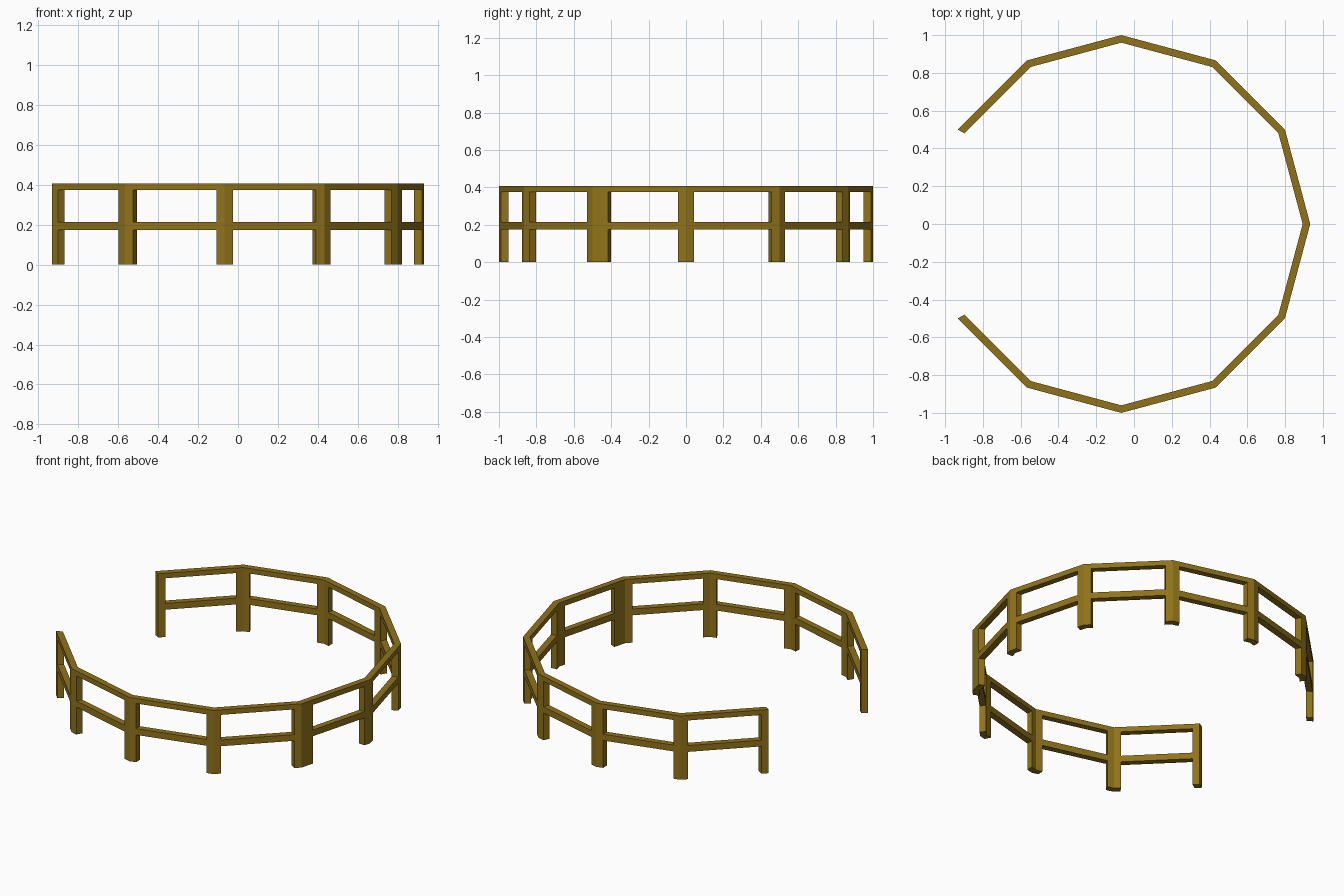
import bpy, bmesh, math

if "Cube" in bpy.data.objects:
    bpy.data.objects.remove(bpy.data.objects["Cube"])

CX = -(1 - math.cos(math.radians(30))) / 2   # centres the open ring on x
INNER = 0.96                                 # inner / outer radius
SIDES = 10                                   # panels of a 12-sided ring
W = 1 / 12                                   # post half width, in panels

mat = bpy.data.materials.new("wood")
mat.diffuse_color = (0.28, 0.17, 0.01, 1)
mat.use_nodes = True
mat.node_tree.nodes["Principled BSDF"].inputs["Base Color"].default_value = mat.diffuse_color


def corner(i):
    a = math.radians(-150 + 30 * i)
    return math.cos(a), math.sin(a)


def ring_point(t):
    # point on the outer polygon, t counted in panels
    i = min(int(t), SIDES - 1)
    f = t - i
    (ax, ay), (bx, by) = corner(i), corner(i + 1)
    return ax + (bx - ax) * f, ay + (by - ay) * f


def band(name, t0, t1, z0, z1):
    # rectangular section swept along the ring from t0 to t1
    ts = [t0] + [i for i in range(SIDES + 1) if t0 + 1e-6 < i < t1 - 1e-6] + [t1]
    bm = bmesh.new()
    rows = []
    for t in ts:
        x, y = ring_point(t)
        rows.append([bm.verts.new((CX + x * s, y * s, z))
                     for s, z in ((1, z0), (1, z1), (INNER, z1), (INNER, z0))])
    for a, b in zip(rows, rows[1:]):
        for k in range(4):
            n = (k + 1) % 4
            bm.faces.new((a[k], b[k], b[n], a[n]))
    bm.faces.new(rows[0])
    bm.faces.new(rows[-1][::-1])
    bmesh.ops.recalc_face_normals(bm, faces=bm.faces)
    me = bpy.data.meshes.new(name)
    bm.to_mesh(me)
    bm.free()
    me.materials.append(mat)
    bpy.context.collection.objects.link(bpy.data.objects.new(name, me))


# continuous top rail
band("top_rail", 0, SIDES, 0.374, 0.406)

# posts folded around each corner; the front one is wider on one side
spans = []
for i in range(SIDES + 1):
    right = 2 * W if i == 4 else W
    spans.append((max(0, i - W), min(SIDES, i + right)))
    band(f"post_{i + 1}", *spans[-1], 0, 0.374)

# middle rails between neighbouring posts
for i in range(SIDES):
    band(f"middle_rail_{i + 1}", spans[i][1], spans[i + 1][0], 0.174, 0.214)
